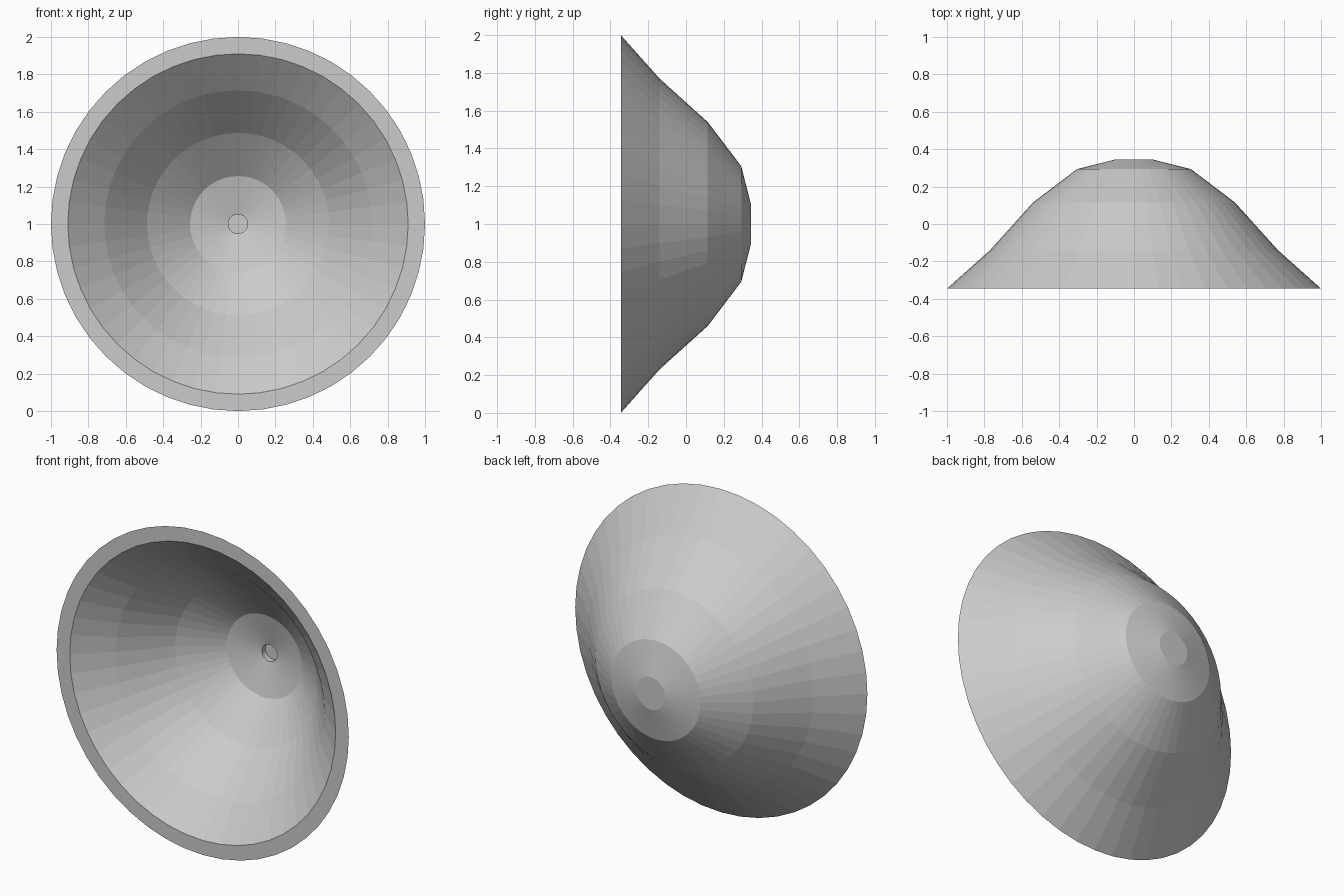
import bpy, bmesh
from math import tau
from mathutils import Vector

if "Cube" in bpy.data.objects:
    bpy.data.objects.remove(bpy.data.objects["Cube"])

SEGMENTS = 48

# Half cross-section (radius, y): back disc, outer wall, flat rim, inner wall, centre pit
PROFILE = [
    (0.0, 0.345), (0.10, 0.345), (0.305, 0.293), (0.54, 0.115), (0.77, -0.14), (1.0, -0.345),
    (0.91, -0.345), (0.715, -0.175), (0.487, 0.08), (0.256, 0.258), (0.052, 0.308),
    (0.052, 0.343), (0.0, 0.343),
]


def lathe(name, profile, centre):
    """Revolve a profile around the y axis into a flat-faceted solid."""
    bm = bmesh.new()
    verts = [bm.verts.new((r, y, 0)) for r, y in profile]
    edges = [bm.edges.new(pair) for pair in zip(verts, verts[1:])]
    bmesh.ops.spin(bm, geom=verts + edges, cent=(0, 0, 0), axis=(0, 1, 0),
                   angle=tau, steps=SEGMENTS, use_duplicate=False)
    bmesh.ops.remove_doubles(bm, verts=bm.verts, dist=0.0005)
    bmesh.ops.recalc_face_normals(bm, faces=bm.faces)
    bmesh.ops.translate(bm, verts=bm.verts, vec=Vector(centre))
    mesh = bpy.data.meshes.new(name)
    bm.to_mesh(mesh)
    bm.free()
    obj = bpy.data.objects.new(name, mesh)
    bpy.context.collection.objects.link(obj)
    return obj


# Thick-walled dish standing on its rim, opening toward the front
lathe("dish_reflector", PROFILE, (0, 0, 1))
